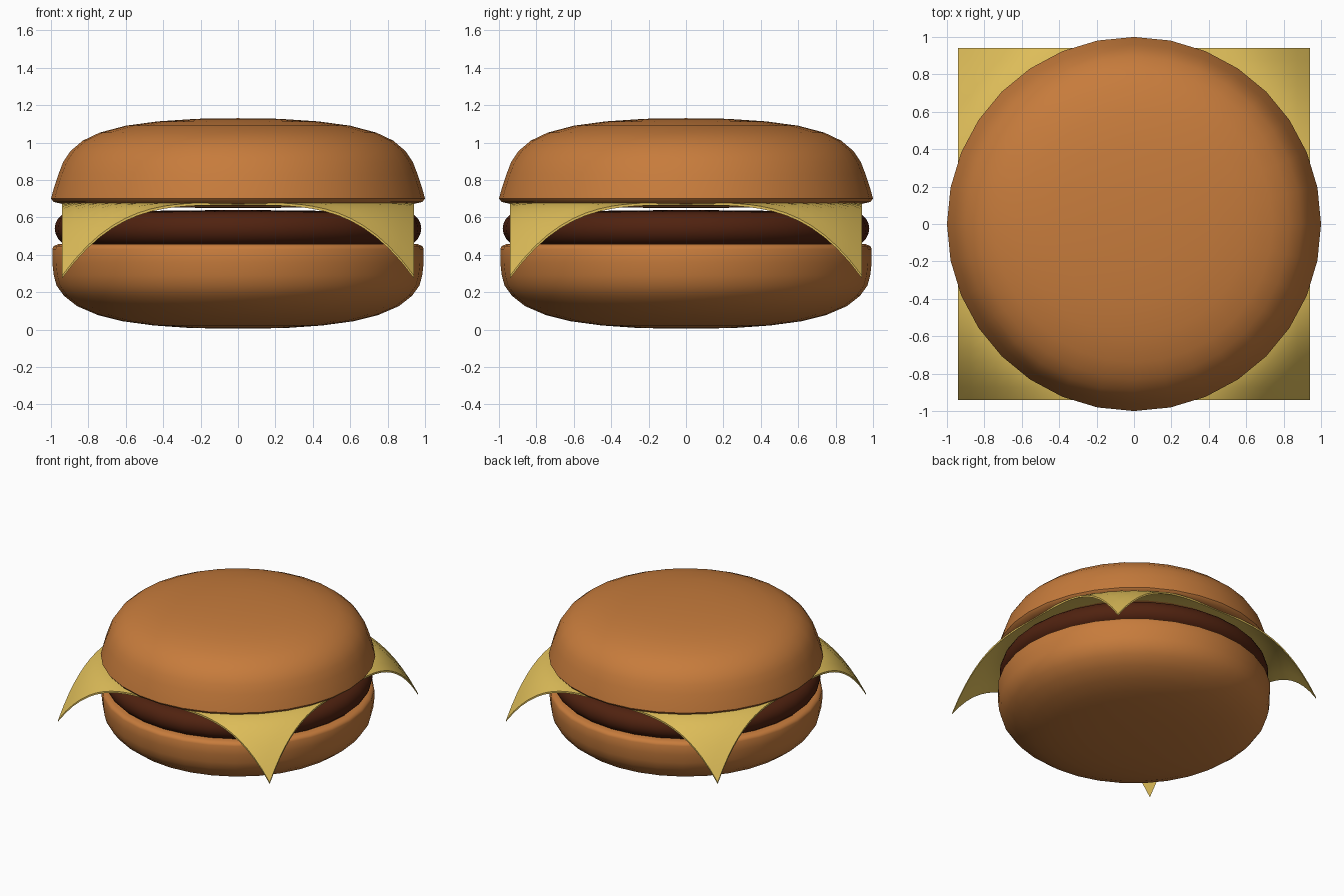
import bpy, bmesh, math

if "Cube" in bpy.data.objects:
    bpy.data.objects.remove(bpy.data.objects["Cube"])


def material(name, color):
    m = bpy.data.materials.new(name)
    m.diffuse_color = (*color, 1)
    m.use_nodes = True
    m.node_tree.nodes["Principled BSDF"].inputs["Base Color"].default_value = m.diffuse_color
    return m


def finish(name, bm, mat):
    bmesh.ops.recalc_face_normals(bm, faces=bm.faces)
    me = bpy.data.meshes.new(name)
    bm.to_mesh(me)
    bm.free()
    ob = bpy.data.objects.new(name, me)
    bpy.context.collection.objects.link(ob)
    me.materials.append(mat)
    bpy.ops.object.select_all(action='DESELECT')
    ob.select_set(True)
    bpy.context.view_layer.objects.active = ob
    bpy.ops.object.shade_smooth_by_angle(angle=math.radians(50))
    return ob


def lathe(name, profile, mat, sides=32):
    bm = bmesh.new()
    vs = [bm.verts.new((r, 0, z)) for r, z in profile]
    es = [bm.edges.new(p) for p in zip(vs, vs[1:])]
    bmesh.ops.spin(bm, geom=vs + es, cent=(0, 0, 0), axis=(0, 0, 1),
                   angle=math.tau, steps=sides, use_duplicate=False)
    bmesh.ops.remove_doubles(bm, verts=bm.verts, dist=1e-4)
    return finish(name, bm, mat)


bread = material("bread", (0.57, 0.20, 0.045))
meat = material("meat", (0.08, 0.016, 0.005))
yellow = material("cheese", (0.73, 0.51, 0.10))

# Bottom bun: rounded underside, flat cut top
lathe("bottom_bun", [
    (0, 0.005), (0.25, 0.008), (0.45, 0.022), (0.62, 0.045), (0.75, 0.078),
    (0.86, 0.125), (0.93, 0.18), (0.97, 0.235), (0.985, 0.29), (0.993, 0.36),
    (0.993, 0.43), (0.985, 0.447), (0.96, 0.457), (0.9, 0.46), (0, 0.46)], bread)

# Patty: disc with a half-round rim
rim = [(0.89 + 0.09 * math.cos(a), 0.54 + 0.09 * math.sin(a))
       for a in (math.pi * (i / 10 - 0.5) for i in range(11))]
lathe("patty", [(0, 0.45)] + rim + [(0, 0.64)], meat)

# Top bun: domed crown with a slightly bulging base
lathe("top_bun", [
    (0, 0.65), (0.5, 0.653), (0.8, 0.66), (0.94, 0.672), (0.985, 0.682),
    (1.0, 0.70), (0.985, 0.755), (0.96, 0.83), (0.935, 0.895), (0.895, 0.955),
    (0.83, 1.01), (0.74, 1.053), (0.6, 1.09), (0.43, 1.113), (0.22, 1.127),
    (0, 1.13)], bread)

# Cheese slice: square sheet whose corners droop past the bun
bm = bmesh.new()
bmesh.ops.create_grid(bm, x_segments=28, y_segments=28, size=0.94)
for v in bm.verts:
    d = max(0, math.hypot(v.co.x, v.co.y) - 0.93)
    v.co.z = 0.68 - 2.45 * d * d
lower = bmesh.ops.extrude_face_region(bm, geom=bm.faces[:])["geom"]
for v in lower:
    if isinstance(v, bmesh.types.BMVert):
        v.co.z -= 0.014
finish("cheese_slice", bm, yellow)
